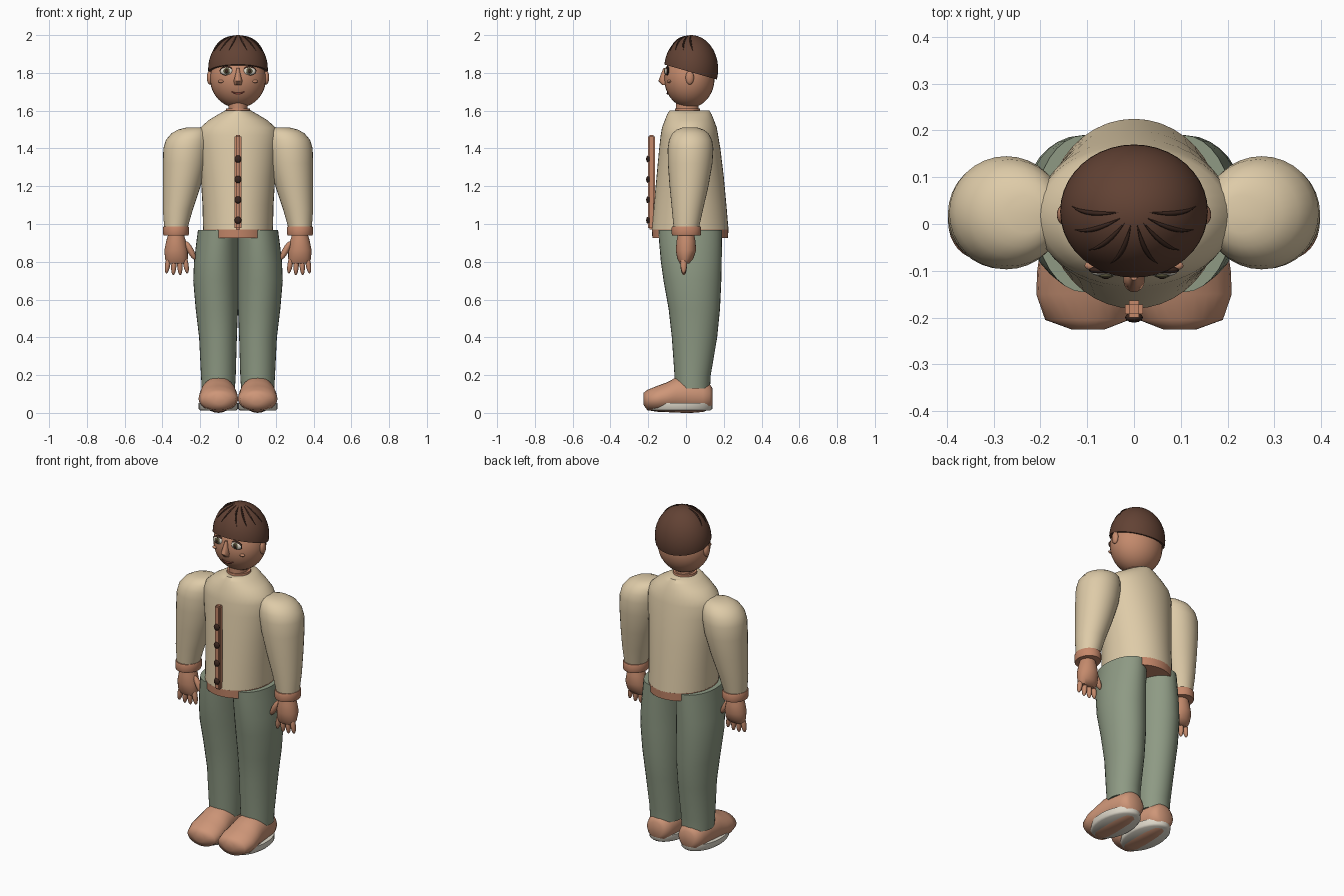
import bpy, bmesh
from math import sin, cos, pi, sqrt, radians
from mathutils import Matrix, Vector

old = bpy.data.objects.get("Cube")
if old:
    bpy.data.objects.remove(old)


def material(name, r, g, b):
    # sRGB bytes to a linear flat colour
    col = [(c / 255 / 12.92 if c < 11 else ((c / 255 + .055) / 1.055) ** 2.4) for c in (r, g, b)] + [1]
    m = bpy.data.materials.new(name)
    m.use_nodes = True
    m.diffuse_color = col
    bsdf = m.node_tree.nodes["Principled BSDF"]
    bsdf.inputs["Base Color"].default_value = col
    bsdf.inputs["Roughness"].default_value = .8
    return m


SKIN = material("skin", 196, 138, 108)
TRIM = material("terracotta trim", 198, 136, 106)
SHOE = material("shoe tan", 206, 150, 120)
SHIRT = material("cream shirt", 222, 203, 168)
TROUSER = material("sage trousers", 142, 154, 132)
HAIR = material("brown hair", 98, 66, 52)
DARK = material("dark brown", 58, 38, 30)
WHITE = material("off white", 222, 216, 202)
IRIS = material("hazel iris", 92, 88, 62)
LIP = material("lip", 122, 62, 52)


def finish(name, bm, mat, angle=40):
    bmesh.ops.recalc_face_normals(bm, faces=bm.faces)
    me = bpy.data.meshes.new(name)
    bm.to_mesh(me)
    bm.free()
    me.materials.append(mat)
    me.shade_smooth()
    me.set_sharp_from_angle(angle=radians(angle))
    ob = bpy.data.objects.new(name, me)
    bpy.context.collection.objects.link(ob)
    return ob


def loft(name, rings, mat, n=32, along_y=False, angle=50):
    """Capped skin over elliptical rings: (height, cx, cy, rx, ry); along_y swaps y and z."""
    bm = bmesh.new()
    loops = []
    for h, cx, cy, rx, ry in rings:
        loop = []
        for i in range(n):
            a = 2 * pi * i / n
            x, y = cx + rx * cos(a), cy + ry * sin(a)
            loop.append(bm.verts.new((x, h, y) if along_y else (x, y, h)))
        loops.append(loop)
    for a, b in zip(loops, loops[1:]):
        for i in range(n):
            j = (i + 1) % n
            bm.faces.new((a[i], a[j], b[j], b[i]))
    bm.faces.new(loops[0])
    bm.faces.new(loops[-1])
    return finish(name, bm, mat, angle)


def ball(name, centre, radii, mat, tilt=0, seg=20, cut=None):
    bm = bmesh.new()
    bmesh.ops.create_uvsphere(bm, u_segments=seg, v_segments=seg * 2 // 3, radius=1)
    m = Matrix.Translation(centre) @ Matrix.Rotation(tilt, 4, 'Y') @ Matrix.Diagonal((*radii, 1))
    bm.transform(m)
    if cut:
        geom = bm.verts[:] + bm.edges[:] + bm.faces[:]
        res = bmesh.ops.bisect_plane(bm, geom=geom, plane_co=cut[0], plane_no=cut[1], clear_inner=True)
        edges = [e for e in res["geom_cut"] if isinstance(e, bmesh.types.BMEdge)]
        bmesh.ops.edgeloop_fill(bm, edges=edges)
    return finish(name, bm, mat)


def strand(name, points, radii, mat):
    cu = bpy.data.curves.new(name, 'CURVE')
    cu.dimensions = '3D'
    cu.bevel_depth = 1
    cu.bevel_resolution = 1
    cu.use_fill_caps = True
    sp = cu.splines.new('POLY')
    sp.points.add(len(points) - 1)
    for p, co, r in zip(sp.points, points, radii):
        p.co = (*co, 1)
        p.radius = r
    cu.materials.append(mat)
    ob = bpy.data.objects.new(name, cu)
    bpy.context.collection.objects.link(ob)
    return ob


def face_y(x, z):
    return .018 - .133 * sqrt(max(0, 1 - (x / .148) ** 2 - ((z - 1.77) / .155) ** 2))


# Torso, hem and collar
loft("shirt_body", [(.97, 0, .022, .185, .203), (1.1, 0, .022, .188, .192), (1.25, 0, .022, .197, .178),
                    (1.4, 0, .02, .21, .162), (1.47, 0, .018, .213, .152), (1.51, 0, .018, .2, .145),
                    (1.55, 0, .018, .155, .13), (1.58, 0, .018, .105, .118), (1.6, 0, .018, .07, .105)],
     SHIRT, 40)
loft("shirt_hem", [(.925, 0, .022, .184, .2), (.972, 0, .022, .186, .203)], TRIM, 40)
loft("collar", [(1.59, 0, .008, .066, .068), (1.612, 0, .008, .064, .066)], TRIM)
loft("neck", [(1.58, 0, .006, .05, .06), (1.66, 0, .006, .05, .06)], SKIN)

# Button band and buttons
bm = bmesh.new()
bmesh.ops.create_cube(bm, size=1)
bm.transform(Matrix.Translation((0, -.182, 1.22)) @ Matrix.Diagonal((.038, .036, .5, 1)))
bmesh.ops.bevel(bm, geom=bm.edges[:], offset=.008, segments=2, affect='EDGES')
finish("button_band", bm, TRIM)
for i in range(4):
    ball(f"button_{i + 1}", (0, -.2, 1.02 + i * .108), (.019, .011, .019), DARK, seg=12)

# Head and hair
ball("head", (0, .018, 1.77), (.148, .133, .155), SKIN, seg=32)
hair_c, hair_r = Vector((0, .027, 1.82)), Vector((.158, .143, .18))
ball("hair_cap", hair_c, hair_r, HAIR, seg=40, cut=((0, .03, 1.803), (0, .286, 1)))
for i in range(8):
    az = radians(-175 + 170 * i / 7)
    pts = []
    for k in range(9):
        pol = radians(12 + 46 * k / 8)
        a = az + .18 * (k / 8) ** 2 * (1 if i > 3 else -1)
        d = Vector((sin(pol) * cos(a), sin(pol) * sin(a), cos(pol)))
        pts.append(hair_c + d * hair_r)
    strand(f"hair_strand_{i + 1}", pts, [.0005 + .0045 * sin(pi * k / 8) for k in range(9)], DARK)

# Nose and mouth
loft("nose", [(1.825, 0, -.112, .007, .008), (1.79, 0, -.117, .014, .017), (1.757, 0, -.12, .023, .026),
              (1.735, 0, -.11, .018, .014)], SKIN, 16)
mouth = []
for k in range(9):
    x = -.036 + .009 * k
    z = 1.69 + 9 * x * x
    mouth.append((x, face_y(x, z) - .001, z))
strand("mouth", mouth, [.002 + .004 * sin(pi * k / 8) for k in range(9)], LIP)

# Paired parts
for side, s in (("left", 1), ("right", -1)):
    # Face details
    ball(f"{side}_ear", (s * .15, .02, 1.775), (.015, .022, .037), SKIN)
    ball(f"{side}_cheek", (s * .09, face_y(.09, 1.755) - .002, 1.755), (.016, .01, .008), SKIN, seg=12)
    ey = face_y(.06, 1.81)
    ball(f"{side}_eye_rim", (s * .06, ey, 1.811), (.037, .01, .025), DARK)
    ball(f"{side}_eye_white", (s * .06, ey - .004, 1.809), (.033, .01, .02), WHITE)
    ball(f"{side}_iris", (s * .06, ey - .011, 1.81), (.017, .006, .018), IRIS, seg=16)
    ball(f"{side}_pupil", (s * .06, ey - .015, 1.81), (.009, .004, .01), DARK, seg=12)
    brow = []
    for k in range(6):
        x = .03 + .012 * k
        z = 1.842 + .008 * sin(pi * k / 5)
        brow.append((s * x, face_y(x, z) - .003, z))
    strand(f"{side}_brow", brow, [.002 + .005 * sin(pi * (k + .5) / 6) for k in range(6)], DARK)

    # Sleeve and cuff
    loft(f"{side}_sleeve", [(.985, s * .328, .002, .063, .068), (1.08, s * .318, .008, .08, .083),
                            (1.2, s * .298, .016, .1, .103), (1.32, s * .281, .022, .117, .118),
                            (1.4, s * .273, .024, .122, .121), (1.445, s * .265, .024, .117, .114),
                            (1.48, s * .252, .023, .1, .096), (1.5, s * .24, .022, .077, .07),
                            (1.51, s * .23, .021, .045, .04)], SHIRT)
    loft(f"{side}_cuff", [(.94, s * .328, .002, .066, .075), (.948, s * .328, .002, .069, .078),
                          (.98, s * .328, .002, .069, .078), (.988, s * .328, .002, .066, .075)], TRIM)

    # Hand
    loft(f"{side}_palm", [(.95, s * .328, 0, .04, .042), (.91, s * .328, 0, .052, .05),
                          (.86, s * .328, 0, .062, .054), (.815, s * .326, -.004, .06, .042),
                          (.79, s * .325, -.008, .05, .024)], SKIN, 24)
    for i in range(4):
        ball(f"{side}_finger_{i + 1}", (s * (.276 + i * .032), -.012, .787 - .008 * (i in (1, 2))),
             (.014, .017, .05), SKIN, tilt=s * radians(9 - 6 * i), seg=12)
    ball(f"{side}_thumb", (s * .252, -.012, .86), (.017, .019, .055), SKIN, tilt=s * radians(28), seg=12)

    # Trouser leg
    loft(f"{side}_trouser_leg", [(.13, s * .104, .035, .088, .092), (.2, s * .104, .035, .092, .096),
                                 (.4, s * .106, .045, .1, .12), (.55, s * .112, .044, .112, .136),
                                 (.7, s * .118, .034, .119, .153), (.8, s * .116, .028, .117, .161),
                                 (.9, s * .11, .024, .111, .166), (.968, s * .106, .022, .106, .168)],
         TROUSER)

    # Shoe and sole
    loft(f"{side}_shoe", [(-.226, s * .098, .075, .034, .03), (-.205, s * .1, .068, .09, .054),
                          (-.15, s * .104, .075, .105, .069), (-.1, s * .104, .083, .103, .079),
                          (-.05, s * .104, .095, .096, .094), (.03, s * .104, .095, .086, .095),
                          (.09, s * .104, .088, .08, .083), (.125, s * .104, .086, .066, .068),
                          (.14, s * .104, .085, .045, .045)], SHOE, 24, True, 60)
    loft(f"{side}_sole", [(.012, s * .105, -.03, .095, .158), (.022, s * .105, -.03, .104, .17),
                          (.052, s * .105, -.03, .104, .17)], WHITE)
